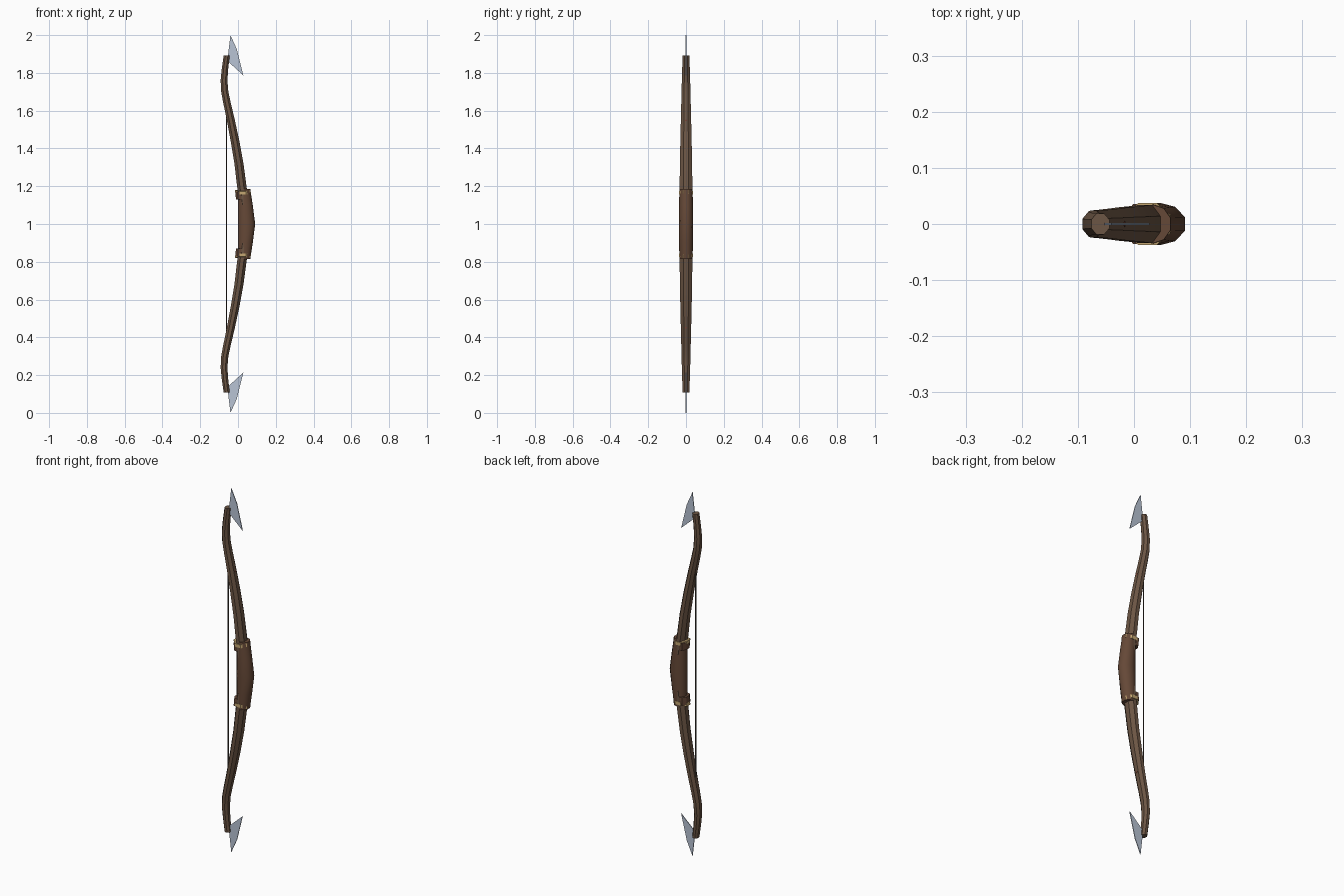
import bpy, bmesh
from math import cos, sin, pi, radians

if "Cube" in bpy.data.objects:
    bpy.data.objects.remove(bpy.data.objects["Cube"])


def material(name, rgb):
    m = bpy.data.materials.new(name)
    m.diffuse_color = (*rgb, 1)
    m.use_nodes = True
    m.node_tree.nodes["Principled BSDF"].inputs["Base Color"].default_value = m.diffuse_color
    return m


WOOD = material("wood", (0.15, 0.092, 0.058))
LEATHER = material("leather", (0.13, 0.065, 0.038))
GOLD = material("gold", (0.56, 0.39, 0.17))
STEEL = material("steel", (0.48, 0.55, 0.66))
CORD = material("cord", (0.07, 0.055, 0.045))
PEG = material("peg", (0.22, 0.05, 0.03))


def finish(name, bm, mat, smooth=0):
    bmesh.ops.recalc_face_normals(bm, faces=bm.faces)
    me = bpy.data.meshes.new(name)
    bm.to_mesh(me)
    bm.free()
    me.materials.append(mat)
    ob = bpy.data.objects.new(name, me)
    bpy.context.collection.objects.link(ob)
    if smooth:
        bpy.ops.object.select_all(action='DESELECT')
        ob.select_set(True)
        bpy.context.view_layer.objects.active = ob
        bpy.ops.object.shade_smooth_by_angle(angle=radians(smooth))
    return ob


def loft(name, rows, mat, sides=8, smooth=0, flip=False, wave=0.0):
    """Capped loft of rings; each row is (z, centre x, half depth x, half width y)."""
    bm = bmesh.new()
    rings = []
    k = 1 / cos(pi / sides)
    for z, cx, rx, ry in rows:
        ring = []
        for i in range(sides):
            a = 2 * pi * (i + 0.5) / sides
            zz = z - wave * abs(sin(a))
            ring.append(bm.verts.new((cx + rx * k * cos(a), ry * k * sin(a),
                                      2 - zz if flip else zz)))
        rings.append(ring)
    for a, b in zip(rings, rings[1:]):
        for i in range(sides):
            j = (i + 1) % sides
            bm.faces.new((a[i], a[j], b[j], b[i]))
    bm.faces.new(rings[0])
    bm.faces.new(rings[-1])
    return finish(name, bm, mat, smooth)


def blade(name, flip):
    """Thin barbed plate standing in the xz plane."""
    outline = [(-0.04, 2.0), (-0.006, 1.925), (0.028, 1.787), (-0.05, 1.858), (-0.055, 1.875)]
    bm = bmesh.new()
    f = bm.faces.new([bm.verts.new((x, -0.002, 2 - z if flip else z)) for x, z in outline])
    ext = bmesh.ops.extrude_face_region(bm, geom=[f])
    bmesh.ops.translate(bm, vec=(0, 0.004, 0),
                        verts=[v for v in ext['geom'] if isinstance(v, bmesh.types.BMVert)])
    return finish(name, bm, STEEL)


LIMB = [(1.10, 0.034, 0.024, 0.034), (1.20, 0.020, 0.025, 0.034), (1.32, 0.005, 0.024, 0.032),
        (1.44, -0.016, 0.023, 0.030), (1.56, -0.040, 0.021, 0.027), (1.64, -0.058, 0.020, 0.025),
        (1.70, -0.070, 0.019, 0.024), (1.76, -0.074, 0.018, 0.022), (1.82, -0.069, 0.017, 0.020),
        (1.892, -0.060, 0.016, 0.019)]

for side, flip in (("upper", False), ("lower", True)):
    # recurved limb and blade at its tip
    loft(side + "_limb", LIMB, WOOD, flip=flip, smooth=20)
    blade(side + "_blade", flip)
    # gold band with a dipped rim, over a leather cuff on the string side
    loft(side + "_band", [(1.168, 0.026, 0.040, 0.037), (1.186, 0.024, 0.040, 0.037)],
         GOLD, flip=flip, wave=0.014)
    loft(side + "_cuff", [(1.130, 0.010, 0.021, 0.034), (1.172, 0.007, 0.021, 0.036)],
         LEATHER, flip=flip)
    # peg where the string passes through the limb
    z = 0.45 if flip else 1.55
    bpy.ops.mesh.primitive_cylinder_add(vertices=6, radius=0.005, depth=0.03,
                                        location=(-0.031, 0, z), rotation=(0, pi / 2, 0))
    peg = bpy.context.object
    peg.name = side + "_string_peg"
    peg.data.materials.append(PEG)

# leather grip, thickest in the middle
end, mid = (0.033, 0.032, 0.033), (0.0455, 0.0455, 0.036)
loft("grip", [(0.815, *end), (0.90, 0.039, 0.039, 0.035), (1.0, *mid),
              (1.10, 0.039, 0.039, 0.035), (1.185, *end)], LEATHER, sides=10, smooth=50)

# bow string
bpy.ops.mesh.primitive_cylinder_add(vertices=6, radius=0.0035, depth=1.14, location=(-0.06, 0, 1))
string = bpy.context.object
string.name = "bow_string"
string.data.materials.append(CORD)
